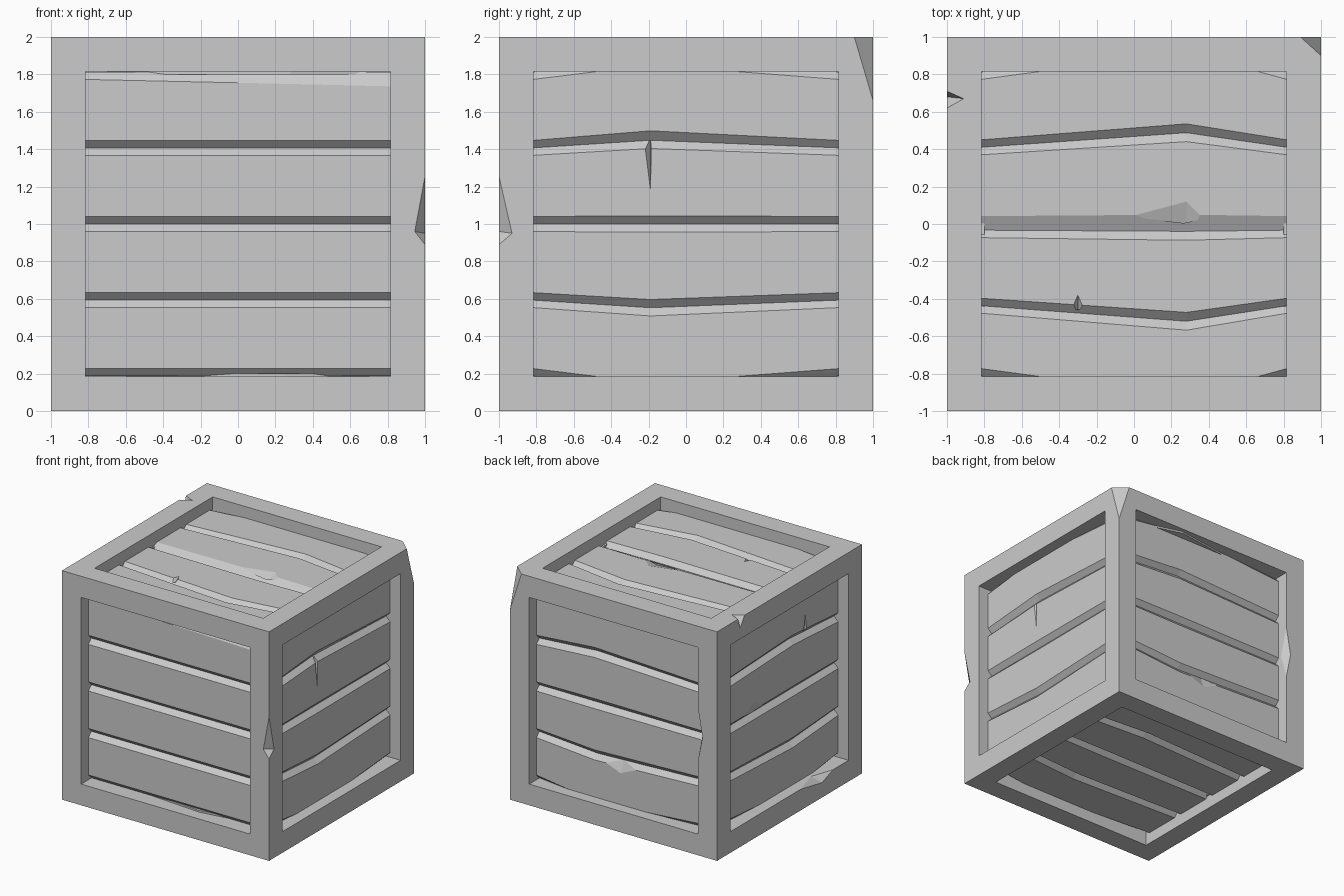
import bpy, bmesh
from mathutils import Vector

cube = bpy.data.objects.get("Cube")
if cube:
    bpy.data.objects.remove(cube, do_unlink=True)

# Single grey material
grey = bpy.data.materials.new("plain_grey")
grey.use_nodes = True
grey.diffuse_color = (0.6, 0.6, 0.6, 1)
grey.node_tree.nodes["Principled BSDF"].inputs["Base Color"].default_value = grey.diffuse_color

HALF, OPEN, DEPTH, CHAMFER = 1.0, 0.815, 0.9, 0.04


def finish(name, bm):
    bmesh.ops.recalc_face_normals(bm, faces=bm.faces)
    mesh = bpy.data.meshes.new(name)
    bm.to_mesh(mesh)
    bm.free()
    mesh.materials.append(grey)
    obj = bpy.data.objects.new(name, mesh)
    bpy.context.collection.objects.link(obj)
    return obj


def chip(obj, points, outward):
    """Cut a splinter: a convex wedge that opens in the outward direction."""
    points = [Vector(p) for p in points]
    points.append((points[0] + points[1]) / 2 + Vector(outward) * 0.1)
    bm = bmesh.new()
    for p in points:
        bm.verts.new(p)
    bmesh.ops.convex_hull(bm, input=bm.verts)
    cutter = finish("chip_cutter", bm)
    cutter.hide_render = True
    mod = obj.modifiers.new("chip", 'BOOLEAN')
    mod.operation = 'DIFFERENCE'
    mod.solver = 'EXACT'
    mod.object = cutter
    bpy.context.view_layer.objects.active = obj
    bpy.ops.object.modifier_apply(modifier=mod.name)
    bpy.data.objects.remove(cutter, do_unlink=True)


# Frame: a cube with a deep square recess in every side
bm = bmesh.new()
bmesh.ops.create_cube(bm, size=2 * HALF)
bmesh.ops.translate(bm, vec=(0, 0, HALF), verts=bm.verts)
sides = bm.faces[:]
bmesh.ops.inset_individual(bm, faces=sides, thickness=HALF - OPEN, use_even_offset=True)
for face in sides:
    rim = face.normal.copy()
    ring = bmesh.ops.extrude_discrete_faces(bm, faces=[face])["faces"][0]
    bmesh.ops.translate(bm, vec=rim * -0.18, verts=ring.verts)
frame = finish("frame", bm)

# Knocks in the frame edges
chip(frame, [(1, -1, 1.255), (1, -1, 0.89), (0.945, -1, 0.96), (1, -0.93, 0.95)], (1, -1, 0))
chip(frame, [(0.89, 1, 2), (1, 0.9, 2), (1, 1, 1.66), (1, 1, 2)], (1.5, 1.5, 1))
chip(frame, [(-1, 0.71, 2), (-1, 0.62, 2), (-0.91, 0.67, 2), (-1, 0.68, 1.91)], (-1, 0, 1))
chip(frame, [(-0.815, 1, 1.29), (-0.815, 1, 0.82), (-0.86, 1, 1.04), (-0.815, 0.93, 1.04)], (1, 1, 0))
chip(frame, [(-1, -0.15, 0.185), (-1, -0.6, 0.185), (-1, -0.45, 0.13), (-0.93, -0.4, 0.185)], (-1, 0, 1))

# Each side: along axis, across axis, outward axis, bend position, bulge, plank edges
EVEN = [-0.813, -0.407, 0, 0.407, 0.813]
UNEVEN = [-0.813, -0.437, -0.033, 0.41, 0.813]
X, Y, Z = Vector((1, 0, 0)), Vector((0, 1, 0)), Vector((0, 0, 1))
SIDES = {
    "front": (X, Z, -Y, 0, 1.0, EVEN),
    "back": (X, Z, Y, 0.25, 1.1, EVEN),
    "left": (Y, Z, X, -0.19, 1.1, EVEN),
    "right": (Y, Z, -X, -0.19, 1.1, EVEN),
    "top": (X, Y, Z, 0.28, 1.19, UNEVEN),
    "bottom": (X, Y, -Z, 0.25, 1.1, EVEN),
}
# Worn chamfers: (lower, upper) widths at both ends and the bend
PLAIN = (CHAMFER,) * 3
WORN = {
    ("front", 4): (PLAIN, (0.04, 0.058, 0.077)),
    ("top", 3): ((0.075,) * 3, PLAIN),
    ("left", 4): ((0.04, 0.046, 0.04), PLAIN),
}
# Splinters in the planks, as (along, across, outward) points
SPLINTERS = {
    ("left", 3): [(-0.225, 0.46, 0.9), (-0.185, 0.46, 0.9), (-0.19, 0.18, 0.9), (-0.19, 0.46, 0.85)],
    ("right", 4): [(-0.39, 0.4, 0.9), (-0.33, 0.4, 0.9), (-0.36, 0.6, 0.9), (-0.36, 0.4, 0.86)],
    ("right", 3): [(0.2, 0.03, 0.9), (0.52, 0.03, 0.9), (0.34, 0.11, 0.9), (0.34, 0.0, 0.86)],
    ("top", 3): [(-0.02, 0.04, 0.9), (0.37, 0.03, 0.9), (0.28, 0.12, 0.9), (0.28, 0.0, 0.86)],
    ("top", 2): [(-0.33, -0.45, 0.9), (-0.27, -0.45, 0.9), (-0.3, -0.38, 0.9), (-0.3, -0.46, 0.86)],
    ("back", 1): [(-0.18, -0.46, 0.9), (0.16, -0.48, 0.9), (0, -0.54, 0.9), (0, -0.44, 0.86)],
}

# Planks: chamfered boards that widen at the bend
for side, (along, across, out, bend, bulge, edges) in SIDES.items():
    for i in range(4):
        key = (side, i + 1)
        low, high = WORN.get(key, (PLAIN, PLAIN))

        def place(u, v, w):
            return along * u + across * v + out * w + Z * HALF

        bm = bmesh.new()
        rings = []
        for k, (u, grow) in enumerate([(-0.818, 1), (bend, bulge), (0.818, 1)]):
            v0, v1 = edges[i] * grow, edges[i + 1] * grow
            section = [(v0, 0.8), (v0, DEPTH - CHAMFER), (v0 + low[k] * grow, DEPTH),
                       (v1 - high[k] * grow, DEPTH), (v1, DEPTH - CHAMFER), (v1, 0.8)]
            rings.append([bm.verts.new(place(u, v, w)) for v, w in section])
        for a, b in zip(rings, rings[1:]):
            for j in range(6):
                n = (j + 1) % 6
                bm.faces.new((a[j], a[n], b[n], b[j]))
        bm.faces.new(rings[0])
        bm.faces.new(rings[-1])
        plank = finish(f"{side}_plank_{i + 1}", bm)
        if key in SPLINTERS:
            chip(plank, [place(*p) for p in SPLINTERS[key]], out)
